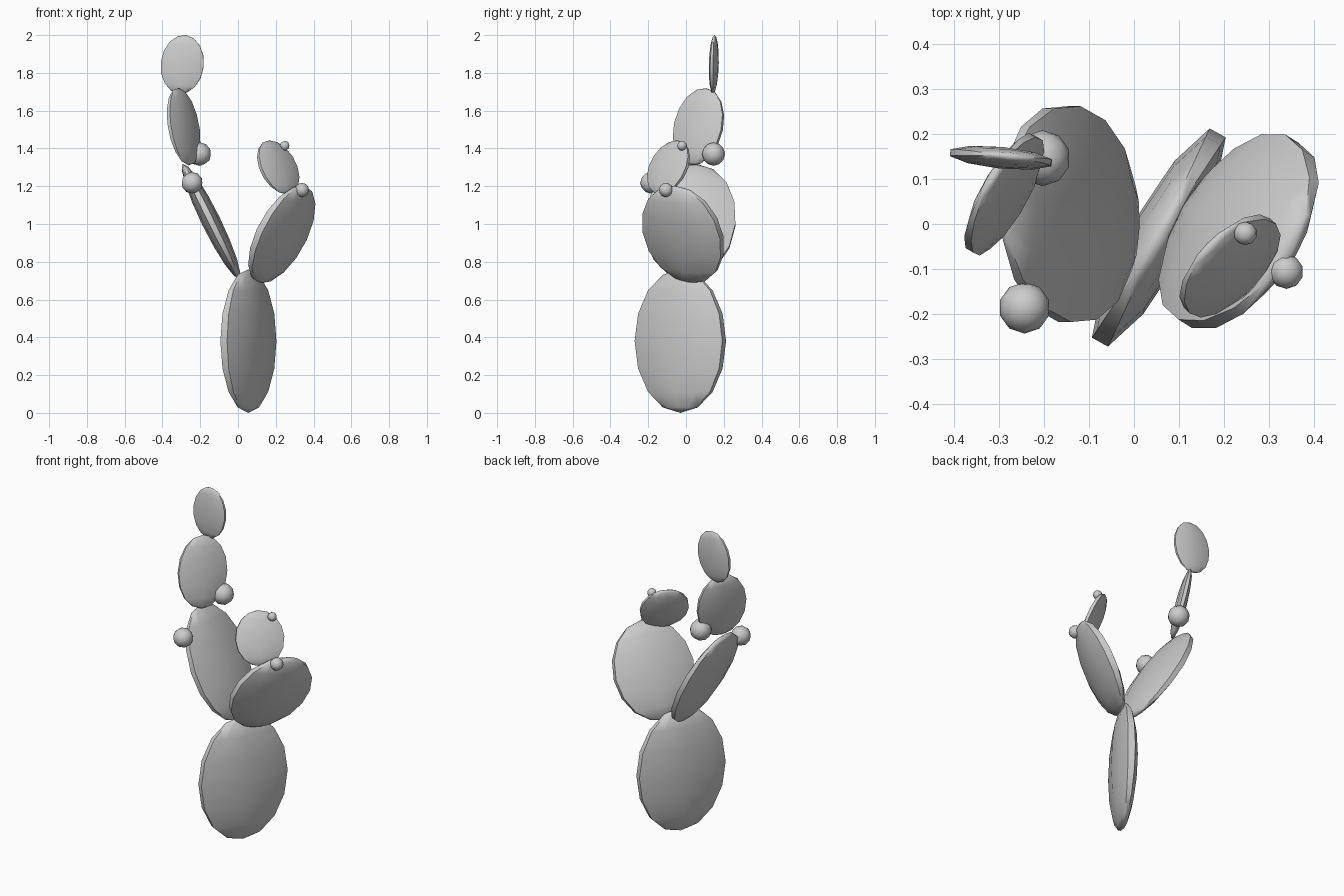
import bpy, math
from mathutils import Vector, Matrix

if "Cube" in bpy.data.objects:
    bpy.data.objects.remove(bpy.data.objects["Cube"])


def smooth(name):
    ob = bpy.context.object
    ob.name = name
    bpy.ops.object.shade_smooth_by_angle(angle=math.radians(50))
    return ob


def pad(name, centre, up, normal, length, width, thick):
    """Flattened ellipsoid: half length along up, half thickness along normal."""
    n = Vector(normal).normalized()
    u = Vector(up)
    u = (u - n * u.dot(n)).normalized()
    w = n.cross(u)
    bpy.ops.mesh.primitive_uv_sphere_add(segments=10, ring_count=8, radius=1)
    ob = bpy.context.object
    axes = Matrix((w * width, n * thick, u * length)).transposed().to_4x4()
    ob.data.transform(Matrix.Translation(centre) @ axes)
    if axes.determinant() < 0:
        ob.data.flip_normals()
    return smooth(name)


def fruit(name, centre, radius):
    bpy.ops.mesh.primitive_ico_sphere_add(subdivisions=2, radius=radius, location=centre)
    return smooth(name)


# Trunk pad
pad("base_pad", (0.055, -0.03, 0.38), (0, 0, 1), (0.87, -0.49, 0), 0.38, 0.28, 0.066)

# Left branch
pad("left_lower_pad", (-0.143, 0.022, 1.015), (-0.44, 0.1, 0.89), (0.895, 0, 0.44), 0.34, 0.253, 0.05)
pad("left_middle_pad", (-0.288, 0.066, 1.515), (-0.12, 0.21, 1), (0.842, -0.497, 0.206), 0.21, 0.155, 0.032)
pad("left_top_pad", (-0.295, 0.147, 1.845), (0.12, 0.03, 1), (0.1, 1, -0.03), 0.156, 0.12, 0.024)

# Right branch
pad("right_lower_pad", (0.232, -0.016, 0.945), (0.42, -0.16, 0.9), (0.762, -0.48, -0.434), 0.287, 0.25, 0.062)
pad("right_top_pad", (0.213, -0.093, 1.3), (-0.27, 0.265, 0.82), (0.65, -0.63, 0.42), 0.157, 0.145, 0.03)

# Fruits on the pad rims
for i, (c, r) in enumerate([((-0.203, 0.146, 1.37), 0.062), ((-0.243, -0.186, 1.218), 0.057),
                            ((0.338, -0.106, 1.18), 0.038), ((0.247, -0.021, 1.414), 0.026)]):
    fruit(f"fruit_{i + 1}", c, r)
